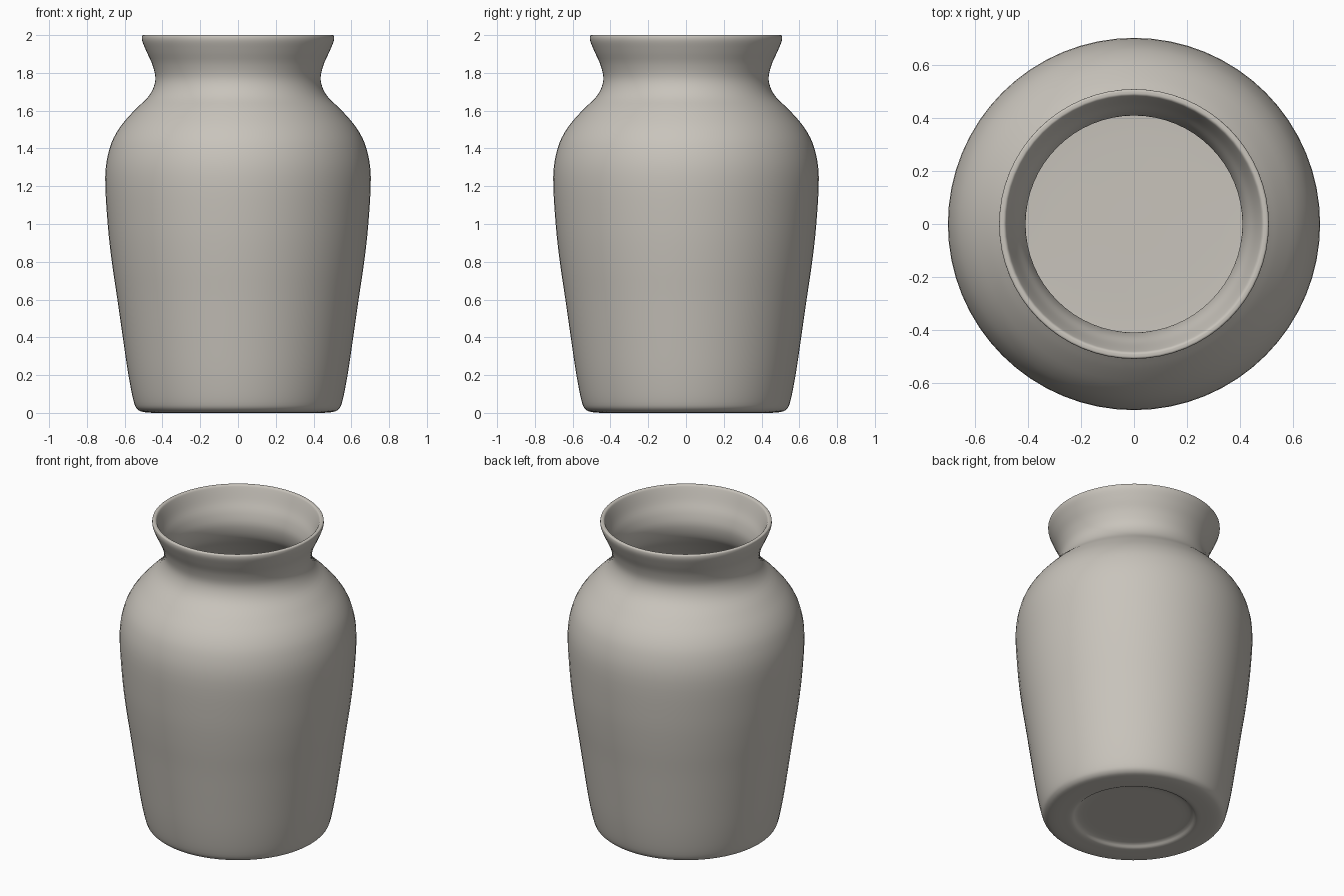
import bpy
import bmesh
import math
from mathutils import Vector

cube = bpy.data.objects.get("Cube")
if cube:
    bpy.data.objects.remove(cube, do_unlink=True)

SIDES = 64
STEPS = 4

# Closed wall section as (radius, height): underside, outside, lip, inside, floor
UNDERSIDE = [(0, 0.025), (0.2, 0.025), (0.33, 0.023), (0.37, 0.003), (0.42, 0)]
OUTSIDE = [(0.49, 0.003), (0.53, 0.017), (0.552, 0.06), (0.58, 0.2), (0.61, 0.4),
           (0.64, 0.61), (0.668, 0.8), (0.69, 1.0), (0.703, 1.25), (0.68, 1.4),
           (0.63, 1.505), (0.55, 1.6), (0.47, 1.68), (0.438, 1.76), (0.452, 1.84),
           (0.483, 1.91), (0.506, 1.965)]
LIP = [(0.509, 1.992), (0.502, 2.0), (0.488, 1.998), (0.478, 1.98)]
INSIDE = [(0.452, 1.91), (0.422, 1.84), (0.41, 1.76), (0.44, 1.665), (0.52, 1.58),
          (0.6, 1.485), (0.65, 1.385), (0.672, 1.25), (0.66, 1.0), (0.61, 0.61),
          (0.55, 0.2), (0.51, 0.085), (0.45, 0.06), (0.2, 0.055), (0, 0.055)]


def smooth_path(points, steps):
    """Pass a Catmull-Rom curve through the section points."""
    p = [Vector((r, 0, z)) for r, z in points]
    p = [p[0]] + p + [p[-1]]
    path = []
    for a, b, c, d in zip(p, p[1:], p[2:], p[3:]):
        for i in range(steps):
            t = i / steps
            path.append(0.5 * (2 * b + (c - a) * t + (2 * a - 5 * b + 4 * c - d) * t ** 2
                               + (3 * b - a - 3 * c + d) * t ** 3))
    path.append(p[-1])
    for v in path:
        v.x = max(v.x, 0)
        v.z = min(max(v.z, 0), 2)
    return path


# Stoneware colour
clay = bpy.data.materials.new("warm grey clay")
clay.use_nodes = True
colour = (0.58, 0.55, 0.50, 1)
clay.diffuse_color = colour
shader = next(n for n in clay.node_tree.nodes if n.type == 'BSDF_PRINCIPLED')
shader.inputs["Base Color"].default_value = colour

# Vase body: turn the section around the upright axis
bm = bmesh.new()
section = [bm.verts.new(v) for v in smooth_path(UNDERSIDE + OUTSIDE + LIP + INSIDE, STEPS)]
edges = [bm.edges.new(pair) for pair in zip(section, section[1:])]
bmesh.ops.spin(bm, geom=section + edges, cent=(0, 0, 0), axis=(0, 0, 1),
               angle=math.tau, steps=SIDES, use_merge=False)
bmesh.ops.remove_doubles(bm, verts=bm.verts, dist=0.0003)
bmesh.ops.recalc_face_normals(bm, faces=bm.faces)
for face in bm.faces:
    face.smooth = True

mesh = bpy.data.meshes.new("vase_body")
bm.to_mesh(mesh)
bm.free()
mesh.materials.append(clay)
vase = bpy.data.objects.new("vase_body", mesh)
bpy.context.collection.objects.link(vase)
